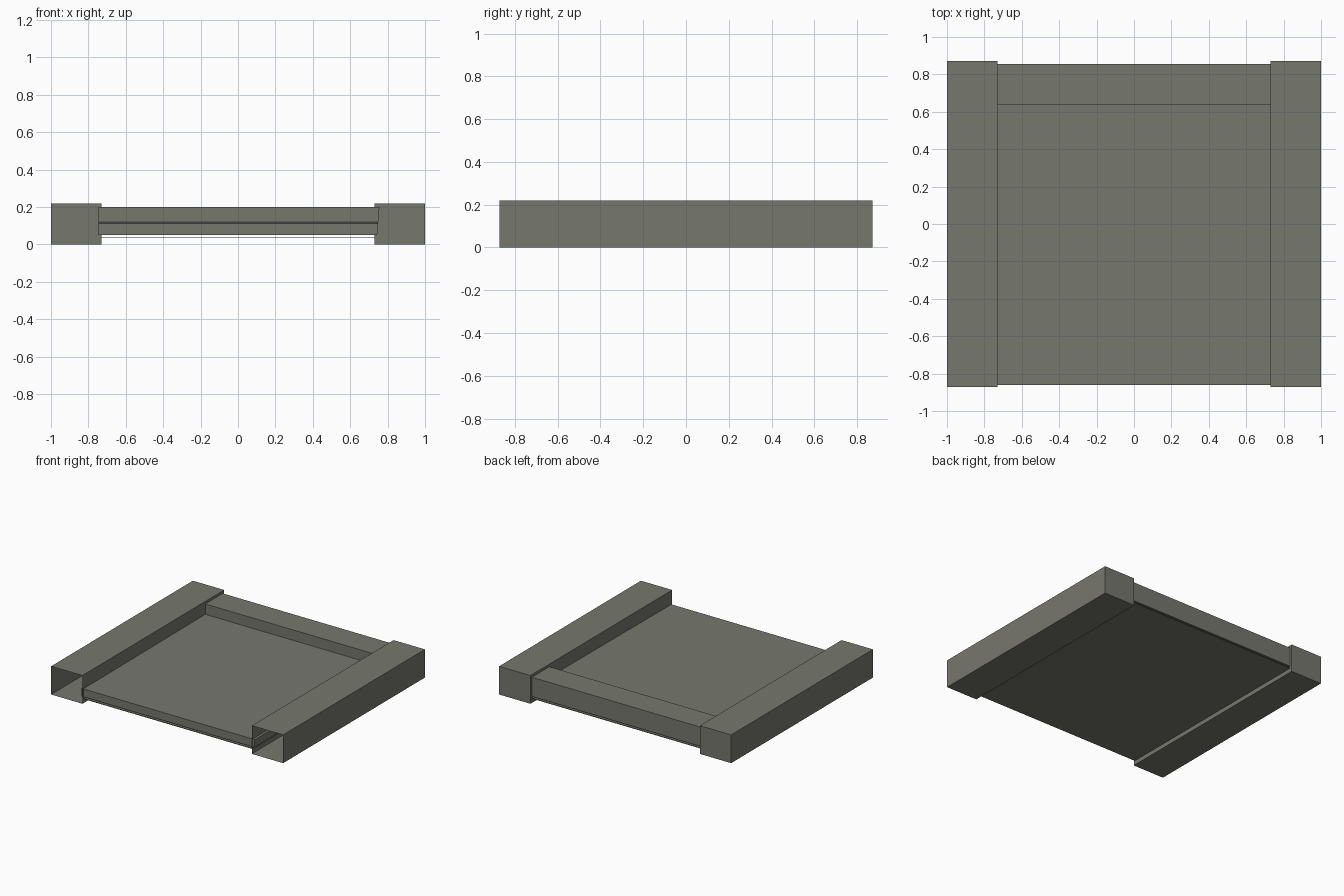
import bpy, bmesh

if "Cube" in bpy.data.objects:
    bpy.data.objects.remove(bpy.data.objects["Cube"])

grey = bpy.data.materials.new("olive grey")
grey.diffuse_color = (0.183, 0.186, 0.155, 1)
grey.use_nodes = True
grey.node_tree.nodes["Principled BSDF"].inputs["Base Color"].default_value = grey.diffuse_color


def finish(name, bm):
    mesh = bpy.data.meshes.new(name)
    bm.to_mesh(mesh)
    bm.free()
    mesh.materials.append(grey)
    obj = bpy.data.objects.new(name, mesh)
    bpy.context.collection.objects.link(obj)
    return obj


def rail(name, side):
    # hollow side rail, thin walls, open at the front
    bm = bmesh.new()
    bmesh.ops.create_cube(bm, size=1)
    for v in bm.verts:
        v.co.x = side * 0.865 + v.co.x * 0.27
        v.co.y *= 1.745
        v.co.z = (v.co.z + 0.5) * 0.22
    bm.normal_update()
    front = [f for f in bm.faces if f.normal.y < -0.9]
    bmesh.ops.delete(bm, geom=front, context='FACES_ONLY')
    return finish(name, bm)


rail("left_rail", -1)
rail("right_rail", 1)

# seat slab with the raised back beam, one stepped profile (y, z) run along x
profile = [(-0.862, 0.05), (0.855, 0.05), (0.855, 0.20),
           (0.64, 0.20), (0.64, 0.119), (-0.862, 0.112)]
bm = bmesh.new()
ring = [bm.verts.new((-0.747, y, z)) for y, z in profile]
face = bm.faces.new(ring)
res = bmesh.ops.extrude_face_region(bm, geom=[face])
for v in res["geom"]:
    if isinstance(v, bmesh.types.BMVert):
        # right end leans out slightly towards the top
        v.co.x = 0.744 + (v.co.z - 0.05) * 0.08
bmesh.ops.recalc_face_normals(bm, faces=bm.faces[:])
if not any(f.normal.x < -0.9 for f in bm.faces):
    bm.faces.new(ring)
    bmesh.ops.recalc_face_normals(bm, faces=bm.faces[:])
finish("slab_with_back_beam", bm)

# thin sheet under the slab
bm = bmesh.new()
bmesh.ops.create_cube(bm, size=1)
for v in bm.verts:
    v.co.x *= 1.47
    v.co.y = v.co.y * 1.717 - 0.0035
    v.co.z = 0.036 + v.co.z * 0.005
finish("bottom_sheet", bm)
